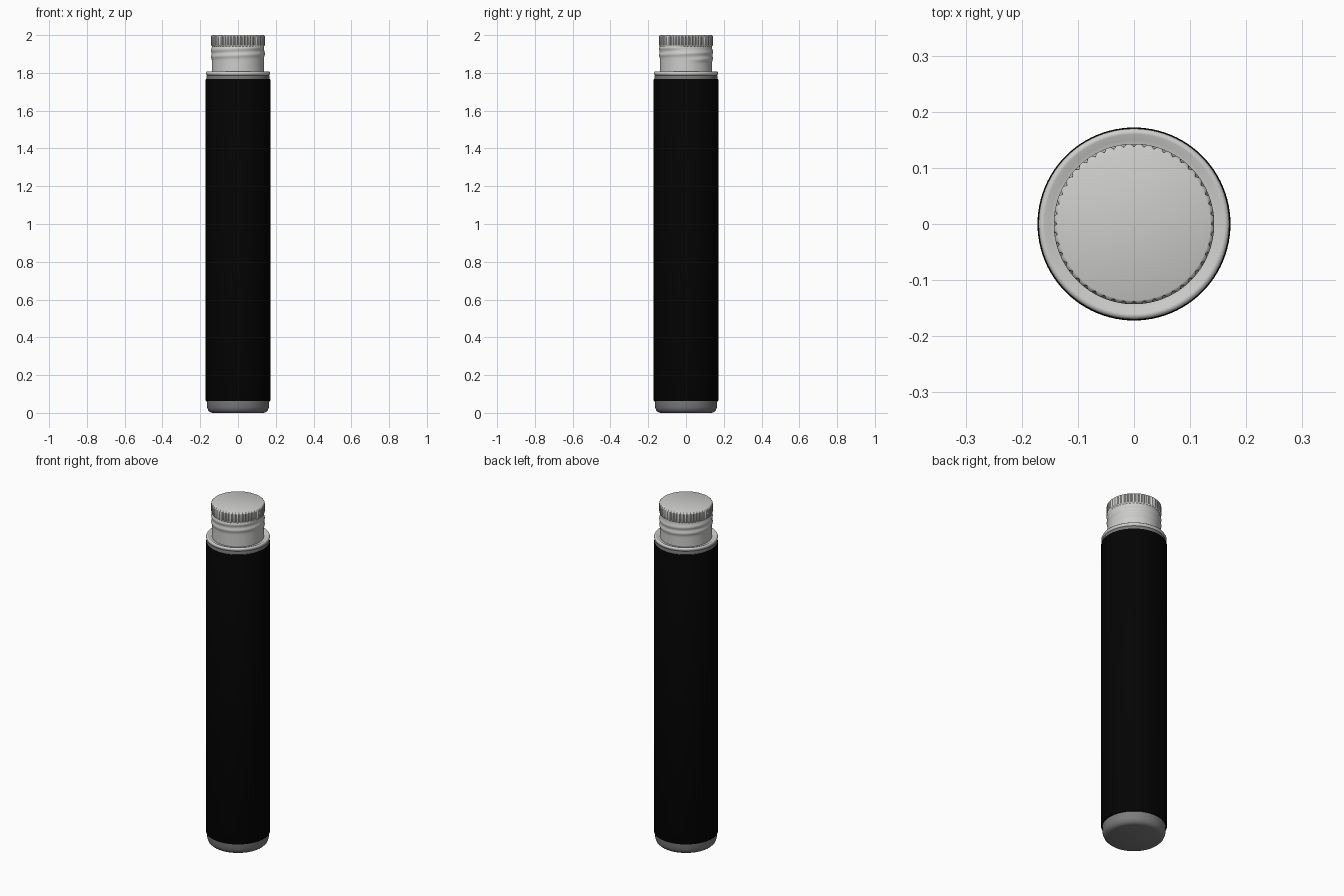
import bpy, bmesh, math

if "Cube" in bpy.data.objects:
    bpy.data.objects.remove(bpy.data.objects["Cube"])

def material(name, rgb):
    m = bpy.data.materials.new(name)
    m.diffuse_color = (*rgb, 1)
    m.use_nodes = True
    m.node_tree.nodes["Principled BSDF"].inputs["Base Color"].default_value = m.diffuse_color
    return m

silver = material("light_grey_metal", (0.61, 0.61, 0.60))
grey = material("dark_grey_tube", (0.2, 0.2, 0.2))
black = material("black_sleeve", (0.001, 0.001, 0.001))

def lathe(name, profile, mat, n=96, offset=None, angle=40, closed=False):
    """Revolve (r, z) points; offset(theta, z) adds to the radius; ends are capped unless closed."""
    bm = bmesh.new()
    rings = []
    for r, z in profile:
        ring = []
        for i in range(n):
            t = 2 * math.pi * i / n
            q = r + (offset(t, z) if offset else 0)
            ring.append(bm.verts.new((q * math.cos(t), q * math.sin(t), z)))
        rings.append(ring)
    pairs = list(zip(rings, rings[1:]))
    if closed:
        pairs.append((rings[-1], rings[0]))
    for a, b in pairs:
        for i in range(n):
            j = (i + 1) % n
            bm.faces.new((a[i], a[j], b[j], b[i]))
    if not closed:
        bm.faces.new(rings[0][::-1])
        bm.faces.new(rings[-1])
    bmesh.ops.recalc_face_normals(bm, faces=bm.faces[:])
    me = bpy.data.meshes.new(name)
    bm.to_mesh(me)
    bm.free()
    me.materials.append(mat)
    ob = bpy.data.objects.new(name, me)
    bpy.context.collection.objects.link(ob)
    bpy.ops.object.select_all(action='DESELECT')
    ob.select_set(True)
    bpy.context.view_layer.objects.active = ob
    bpy.ops.object.shade_smooth_by_angle(angle=math.radians(angle))
    return ob

# rounded base and inner tube
lathe("tube_body", [(0.135, 0), (0.148, 0.004), (0.158, 0.014), (0.164, 0.03),
                    (0.166, 0.07), (0.166, 1.76), (0.168, 1.775), (0.165, 1.788)],
      grey, angle=60)

# black sleeve around the tube
lathe("sleeve", [(0.165, 0.064), (0.170, 0.064), (0.172, 0.068), (0.172, 1.763),
                 (0.170, 1.768), (0.165, 1.768)], black, closed=True)

# rolled collar under the cap
lathe("collar", [(0.160, 1.786), (0.167, 1.788), (0.170, 1.795), (0.170, 1.801),
                 (0.166, 1.807), (0.160, 1.807), (0.150, 1.801), (0.135, 1.800)],
      silver, angle=60)

# cap skirt with one spiral thread and a knurled crown
def cap_relief(t, z):
    if z > 1.944:                                   # knurled crown, open to the top edge
        return -0.004 * max(0, math.cos(48 * t)) if z < 1.997 else 0
    total = 0
    for turn in (0, 1):                             # spiral thread
        centre = 1.868 + 0.034 * (t / (2 * math.pi) + turn)
        d = (z - centre) / 0.012
        fade = min(1, t / 0.6) if turn == 0 else min(1, (2 * math.pi - t) / 0.6)
        total += 0.005 * fade * math.exp(-d * d)
    return min(total, 0.0055)

skirt = [(0.138, 1.795 + 0.004 * i) for i in range(36)]
crown = [(0.137, 1.940), (0.142, 1.945), (0.143, 1.948), (0.143, 1.97), (0.143, 1.992),
         (0.142, 1.996), (0.138, 1.999), (0.136, 2.0)]
lathe("screw_cap", skirt + crown, silver, n=384, offset=cap_relief, angle=50)
